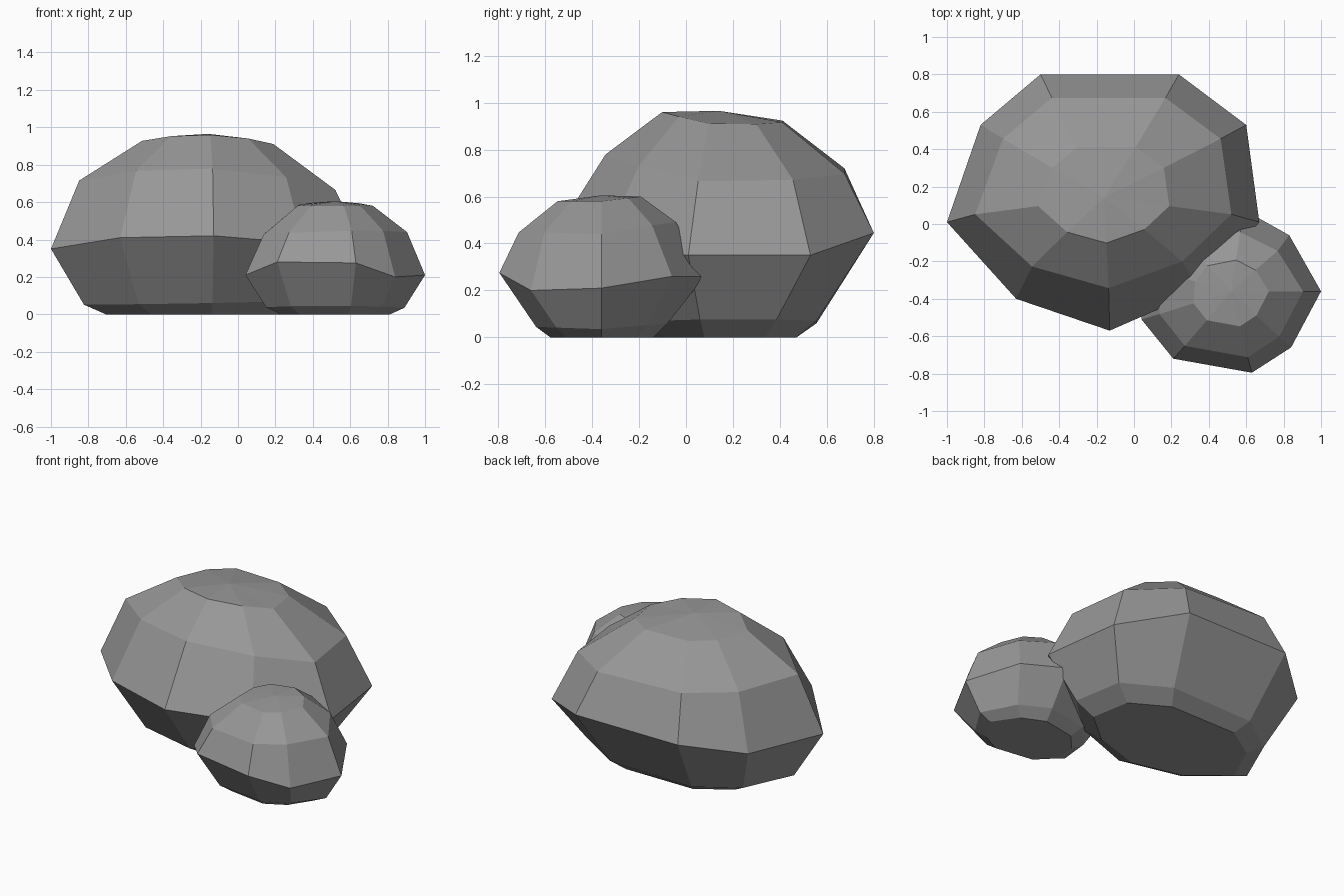
import bpy, bmesh

if "Cube" in bpy.data.objects:
    bpy.data.objects.remove(bpy.data.objects["Cube"])

stone = bpy.data.materials.new("dark_stone")
stone.diffuse_color = (0.31, 0.31, 0.31, 1)
stone.use_nodes = True
stone.node_tree.nodes["Principled BSDF"].inputs["Base Color"].default_value = stone.diffuse_color

def make_rock(name, peak, waist, levels):
    """Stack rings that are scaled copies of the widest outline (waist).
    Each level: x scale, front y scale, back y scale, side z, front z, back z,
    tilt along x. A level of None is the waist itself."""
    cx, cy, _ = peak
    front = cy - min(p[1] for p in waist)
    back = max(p[1] for p in waist) - cy
    bm = bmesh.new()
    rings = []
    for lv in levels:
        ring = []
        for x, y, z in waist:
            if lv:
                sx, sf, sb, zs, zf, zb, tilt = lv
                dy = y - cy
                t = -dy / front if dy < 0 else dy / back
                z = zs + ((zf if dy < 0 else zb) - zs) * t + tilt * (x - cx)
                x = cx + (x - cx) * sx
                y = cy + dy * (sf if dy < 0 else sb)
            ring.append(bm.verts.new((x, y, z)))
        rings.append(ring)
    n = len(waist)
    for lo, hi in zip(rings, rings[1:]):
        for i in range(n):
            j = (i + 1) % n
            bm.faces.new((lo[i], lo[j], hi[j], hi[i]))
    # flat base and low fan on top
    bm.faces.new(rings[0][::-1])
    tip = bm.verts.new(peak)
    for i in range(n):
        bm.faces.new((rings[-1][i], rings[-1][(i + 1) % n], tip))
    bmesh.ops.recalc_face_normals(bm, faces=bm.faces[:])
    mesh = bpy.data.meshes.new(name)
    bm.to_mesh(mesh)
    bm.free()
    mesh.materials.append(stone)
    ob = bpy.data.objects.new(name, mesh)
    bpy.context.collection.objects.link(ob)
    return ob

# Large boulder
make_rock("large_rock", (-0.16, 0.14, 0.965),
          [(-1.0, 0.01, 0.35), (-0.63, -0.40, 0.41), (-0.13, -0.57, 0.42),
           (0.35, -0.36, 0.38), (0.67, 0.01, 0.35), (0.60, 0.53, 0.35),
           (0.24, 0.80, 0.445), (-0.50, 0.80, 0.445), (-0.82, 0.53, 0.37)],
          [(0.65, 0.47, 0.50, 0, 0, 0, 0),
           (0.79, 0.62, 0.63, 0.065, 0.06, 0.065, 0.015),
           None,
           (0.82, 0.68, 0.81, 0.67, 0.78, 0.71, -0.03),
           (0.42, 0.34, 0.41, 0.91, 0.96, 0.92, -0.01)])

# Small boulder leaning into its front right side
make_rock("small_rock", (0.52, -0.36, 0.605),
          [(1.0, -0.36, 0.21), (0.83, -0.06, 0.26), (0.58, 0.08, 0.26),
           (0.22, 0.0, 0.25), (0.06, -0.22, 0.22), (0.04, -0.51, 0.21),
           (0.21, -0.72, 0.28), (0.63, -0.795, 0.275), (0.84, -0.66, 0.20)],
          [(0.61, 0.5, 0.5, 0, 0, 0, 0),
           (0.77, 0.64, 0.64, 0.035, 0.045, 0.06, 0),
           None,
           (0.80, 0.81, 0.72, 0.43, 0.445, 0.49, 0.02),
           (0.42, 0.43, 0.38, 0.58, 0.58, 0.60, 0)])
